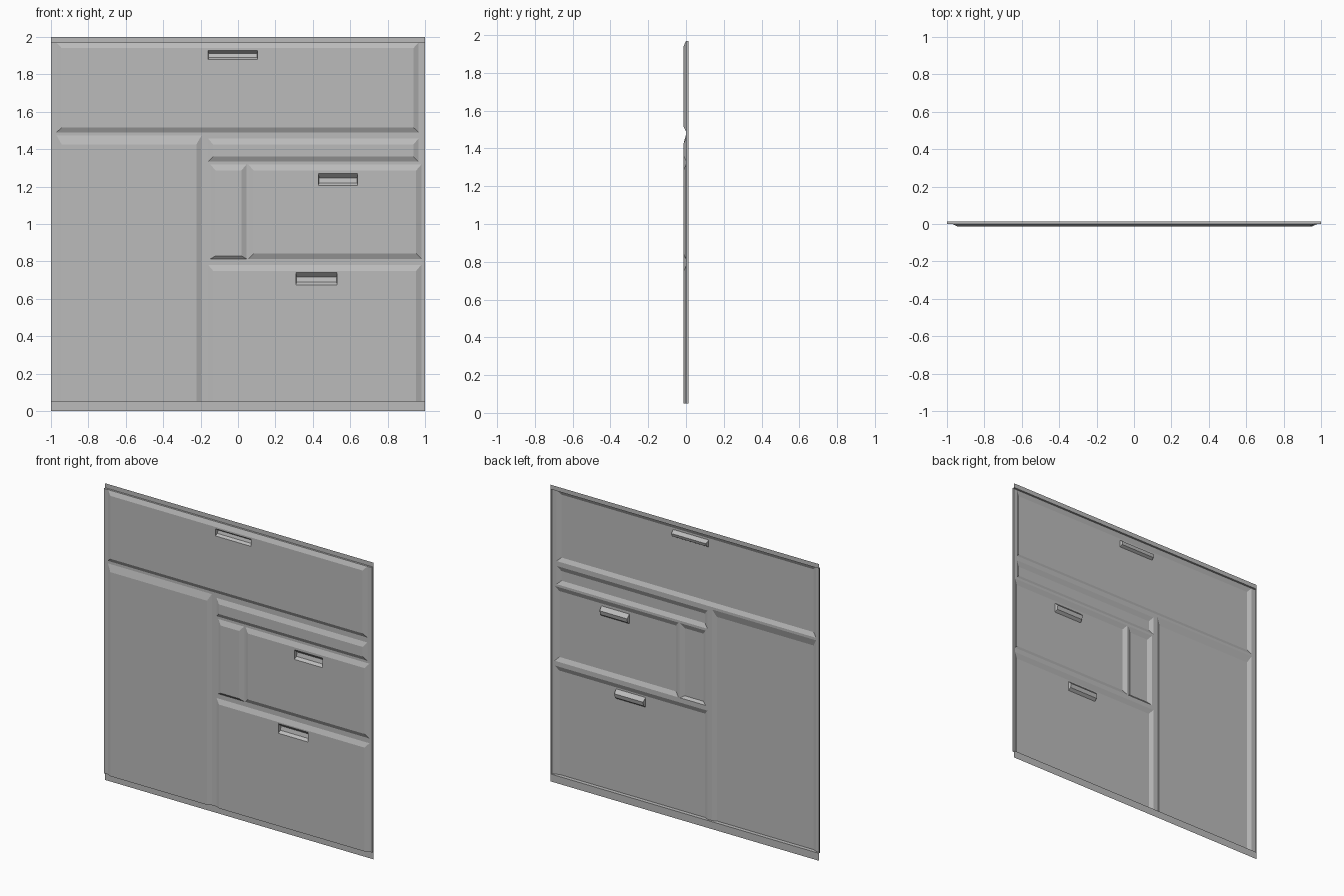
import bpy
import bmesh

cube = bpy.data.objects.get("Cube")
if cube:
    bpy.data.objects.remove(cube, do_unlink=True)

grey = bpy.data.materials.new("plain grey")
grey.use_nodes = True
GREY = (0.5, 0.5, 0.5, 1)
grey.diffuse_color = GREY
grey.node_tree.nodes["Principled BSDF"].inputs["Base Color"].default_value = GREY

D = 0.013            # relief depth: panels at -D, groove floor at 0, lips at +D
LOW, HIGH = 0.05, 1.97


def quad(bm, *points):
    face = bm.faces.new([bm.verts.new(p) for p in points])
    face.normal_update()
    n, c = face.normal, face.calc_center_median()
    # face the front, or outwards for edge-on faces
    if n.y > 0.001 or (abs(n.y) <= 0.001 and n.x * c.x + n.z * (c.z - 1) < 0):
        face.normal_flip()


def sheet(bm, rect, holes, y):
    """Flat sheet in the xz plane with rectangular openings."""
    x0, x1, z0, z1 = rect
    xs = sorted({x0, x1, *[v for h in holes for v in h[:2]]})
    zs = sorted({z0, z1, *[v for h in holes for v in h[2:]]})
    for a, b in zip(xs, xs[1:]):
        for c, d in zip(zs, zs[1:]):
            mx, mz = (a + b) / 2, (c + d) / 2
            if not any(h[0] < mx < h[1] and h[2] < mz < h[3] for h in holes):
                quad(bm, (a, y, c), (b, y, c), (b, y, d), (a, y, d))


def corners(rect, y):
    x0, x1, z0, z1 = rect
    return [(x0, y, z0), (x1, y, z0), (x1, y, z1), (x0, y, z1)]


def ring(bm, a, b):
    for i in range(4):
        j = (i + 1) % 4
        quad(bm, a[i], a[j], b[j], b[i])


def finish(bm, name):
    bmesh.ops.remove_doubles(bm, verts=bm.verts, dist=0.0001)
    mesh = bpy.data.meshes.new(name)
    bm.to_mesh(mesh)
    bm.free()
    mesh.materials.append(grey)
    obj = bpy.data.objects.new(name, mesh)
    bpy.context.collection.objects.link(obj)


# Raised panels: outer rectangle (x0, x1, z0, z1), bottom bevel, top bevel, pull
panels = {
    "top_panel": ((-0.97, 0.965, 1.49, HIGH), 0.026, 0.03, (-0.16, 0.105, 1.88, 1.928)),
    "right_door_panel": ((-0.97, -0.195, LOW, 1.473), 0, 0.047, None),
    "narrow_strip_panel": ((-0.16, 0.965, 1.334, 1.457), 0.026, 0.032, None),
    "small_upright_panel": ((-0.147, 0.045, 0.814, 1.318), 0.016, 0.032, None),
    "middle_panel": ((0.056, 0.98, 0.814, 1.318), 0.028, 0.032, (0.43, 0.64, 1.205, 1.27)),
    "lower_panel": ((-0.16, 0.98, LOW, 0.782), 0, 0.032, (0.31, 0.53, 0.675, 0.74)),
}
SIDE = 0.027

for name, (outer, low_bevel, top_bevel, pull) in panels.items():
    bm = bmesh.new()
    inner = (outer[0] + SIDE, outer[1] - SIDE, outer[2] + low_bevel, outer[3] - top_bevel)
    sheet(bm, inner, [pull] if pull else [], -D)
    ring(bm, corners(outer, 0), corners(inner, -D))
    finish(bm, name)

    # Recessed finger pull
    if pull:
        bm = bmesh.new()
        x0, x1, z0, z1 = pull
        h = z1 - z0
        profile = [(z1, -D), (z1 - 0.36 * h, 0.011), (z0 + 0.22 * h, 0.005), (z0, -D)]
        inset = [0, 0.003, 0.003, 0]
        left = [(x0 + i, y, z) for (z, y), i in zip(profile, inset)]
        right = [(x1 - i, y, z) for (z, y), i in zip(profile, inset)]
        for i in range(3):
            quad(bm, left[i], right[i], right[i + 1], left[i + 1])
        quad(bm, *left)
        quad(bm, *right)
        finish(bm, name.replace("panel", "finger_pull"))

# Groove floor between the panels, with a folded rim
bm = bmesh.new()
edge = (-1, 1, LOW, HIGH)
sheet(bm, edge, [p[0] for p in panels.values()], 0)
ring(bm, corners(edge, 0), corners(edge, D))
finish(bm, "groove_floor_and_rim")

# Flat mounting lips above and below
for name, z0, z1 in (("bottom_lip", 0, LOW), ("top_lip", HIGH, 2)):
    bm = bmesh.new()
    sheet(bm, (-1, 1, z0, z1), [], D)
    finish(bm, name)
